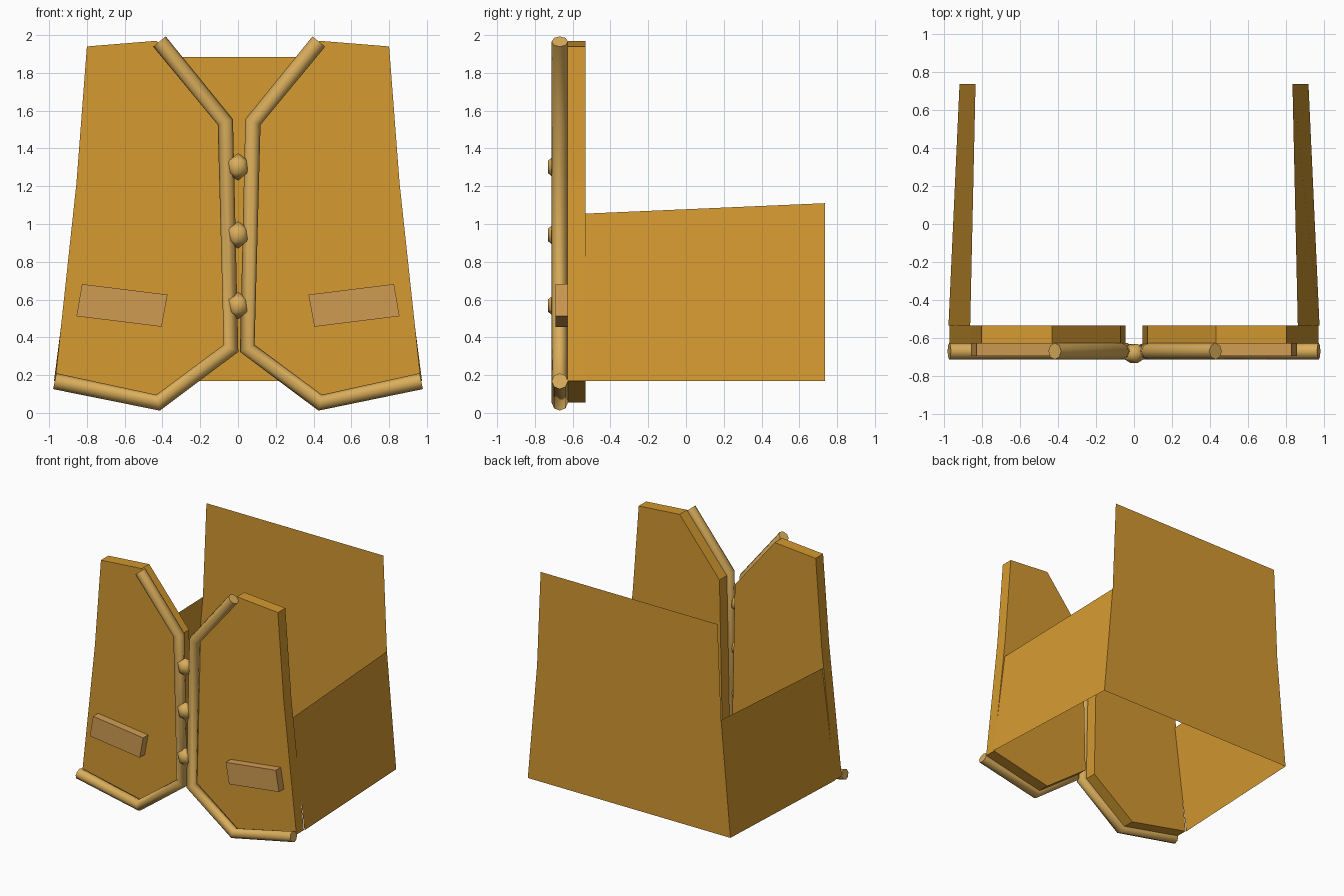
import bpy, bmesh
from mathutils import Vector

cube = bpy.data.objects.get("Cube")
if cube:
    bpy.data.objects.remove(cube, do_unlink=True)


def material(name, rgb):
    m = bpy.data.materials.new(name)
    m.use_nodes = True
    colour = (*rgb, 1)
    m.diffuse_color = colour
    m.node_tree.nodes["Principled BSDF"].inputs["Base Color"].default_value = colour
    return m


ochre = material("ochre cloth", (0.66, 0.32, 0.03))
tan = material("tan trim", (0.70, 0.42, 0.105))
dusty = material("dusty pocket", (0.63, 0.33, 0.085))


def finish(name, bm, mat):
    me = bpy.data.meshes.new(name)
    bm.to_mesh(me)
    bm.free()
    me.materials.append(mat)
    ob = bpy.data.objects.new(name, me)
    bpy.context.collection.objects.link(ob)
    return ob


def sheet(name, points, mat):
    bm = bmesh.new()
    bm.faces.new([bm.verts.new(p) for p in points])
    return finish(name, bm, mat)


def slab(name, outline, side, y_front, y_back, mat):
    """Extrude an x-z outline from front to back."""
    bm = bmesh.new()
    face = bm.faces.new([bm.verts.new((side * x, y_front, z)) for x, z in outline])
    new = bmesh.ops.extrude_face_region(bm, geom=[face])["geom"]
    for v in new:
        if isinstance(v, bmesh.types.BMVert):
            v.co.y = y_back
    bmesh.ops.recalc_face_normals(bm, faces=bm.faces)
    return finish(name, bm, mat)


def smooth(ob):
    bpy.ops.object.select_all(action="DESELECT")
    ob.select_set(True)
    bpy.context.view_layer.objects.active = ob
    bpy.ops.object.shade_smooth_by_angle(angle=1.0)


def piping(name, points, radius, mat):
    """Round cord along a path, with flat caps."""
    cu = bpy.data.curves.new(name, "CURVE")
    cu.dimensions = "3D"
    cu.bevel_depth = radius
    cu.bevel_resolution = 2
    cu.use_fill_caps = True
    sp = cu.splines.new("POLY")
    sp.points.add(len(points) - 1)
    for p, co in zip(sp.points, points):
        p.co = (*co, 1)
    cu.materials.append(mat)
    ob = bpy.data.objects.new(name, cu)
    bpy.context.collection.objects.link(ob)
    bpy.ops.object.select_all(action="DESELECT")
    ob.select_set(True)
    bpy.context.view_layer.objects.active = ob
    bpy.ops.object.convert(target="MESH")
    smooth(bpy.context.view_layer.objects.active)


panel = [(0.80, 1.94), (0.43, 1.97), (0.07, 1.53), (0.045, 0.34),
         (0.43, 0.055), (0.968, 0.17), (0.855, 1.22)]
pocket = [(0.373, 0.626), (0.826, 0.682), (0.855, 0.512), (0.404, 0.456)]
edge = [(0.422, 1.966), (0.073, 1.54), (0.043, 0.342), (0.429, 0.054), (0.97, 0.168)]

for label, s in (("left", 1), ("right", -1)):
    # Front panel, pocket flap and cord trim
    slab(label + "_front_panel", panel, s, -0.628, -0.532, ochre)
    slab(label + "_pocket", pocket, s, -0.692, -0.62, dusty)
    path = [(s * x + (0.006 if x < 0.9 else 0), -0.668, z) for x, z in edge]
    piping(label + "_trim", path, 0.043, tan)
    # Side sheet joining front to back
    sheet(label + "_side", [Vector((s * x, y, z)) for x, y, z in (
        (0.974, -0.532, 0.17), (0.916, 0.735, 0.17),
        (0.832, 0.735, 1.11), (0.86, -0.532, 1.055))][::s], ochre)

# Back sheet
sheet("back", [(x, 0.735, z) for x, z in (
    (0.916, 0.17), (-0.916, 0.17), (-0.832, 1.11),
    (-0.80, 1.885), (0.80, 1.885), (0.832, 1.11))], ochre)

# Buttons
for i, z in enumerate((1.302, 0.942, 0.568)):
    bm = bmesh.new()
    bmesh.ops.create_icosphere(bm, subdivisions=1, radius=1)
    bmesh.ops.scale(bm, vec=(0.066, 0.06, 0.073), verts=bm.verts)
    bmesh.ops.translate(bm, vec=(0, -0.68, z), verts=bm.verts)
    button = finish("button_%d" % (i + 1), bm, tan)
    smooth(button)
